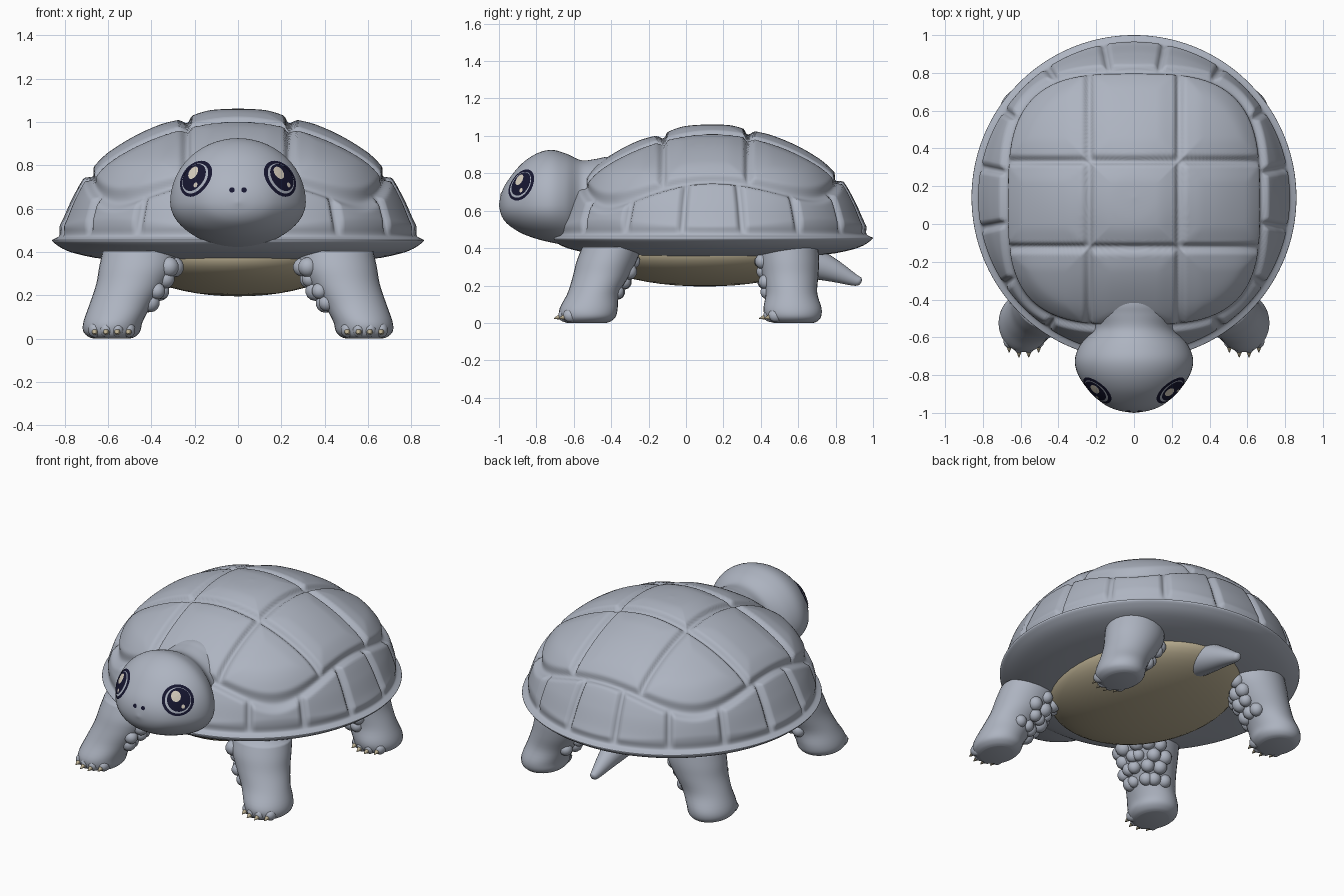
import bpy, bmesh, math, random
from mathutils import Vector, Matrix
from mathutils.bvhtree import BVHTree

cube = bpy.data.objects.get("Cube")
if cube:
    bpy.data.objects.remove(cube)
random.seed(4)
TAU = 2 * math.pi


def material(name, rgb):
    m = bpy.data.materials.new(name)
    m.use_nodes = True
    m.diffuse_color = (*rgb, 1)
    m.node_tree.nodes["Principled BSDF"].inputs["Base Color"].default_value = (*rgb, 1)
    return m


GREY = material("blue_grey_skin", (0.42, 0.455, 0.53))
TAN = material("belly_tan", (0.52, 0.45, 0.30))
DARK = material("eye_navy", (0.008, 0.008, 0.03))
CREAM = material("eye_highlight", (0.68, 0.62, 0.52))


def finish(name, bm, mat):
    bmesh.ops.recalc_face_normals(bm, faces=bm.faces[:])
    for f in bm.faces:
        f.smooth = True
    me = bpy.data.meshes.new(name)
    bm.to_mesh(me)
    bm.free()
    me.materials.append(mat)
    bpy.context.collection.objects.link(bpy.data.objects.new(name, me))


def resample(rows, steps):
    """Catmull-Rom interpolation through a list of tuples."""
    out = []
    for i in range(len(rows) - 1):
        a, b, c, d = (rows[max(0, min(len(rows) - 1, i + k))] for k in (-1, 0, 1, 2))
        for s in range(steps):
            t = s / steps
            out.append(tuple(0.5 * (2 * q + (r - p) * t + (2 * p - 5 * q + 4 * r - w) * t * t
                                    + (3 * q - p - 3 * r + w) * t ** 3)
                             for p, q, r, w in zip(a, b, c, d)))
    return out + [rows[-1]]


def loft(bm, rings):
    """Skin a list of point rings and cap both ends."""
    loops = [[bm.verts.new(p) for p in ring] for ring in rings]
    n = len(loops[0])
    for a, b in zip(loops, loops[1:]):
        for i in range(n):
            bm.faces.new((a[i], a[(i + 1) % n], b[(i + 1) % n], b[i]))
    bm.faces.new(loops[0])
    bm.faces.new(loops[-1])


def ball(bm, centre, radii, seg=16):
    m = Matrix.Translation(centre) @ Matrix.Diagonal((*radii, 1))
    bmesh.ops.create_uvsphere(bm, u_segments=seg, v_segments=seg // 2, radius=1, matrix=m)


def smooth(t):
    t = max(0, min(1, t))
    return t * t * (3 - 2 * t)


# Shell: a lathed dome whose plates rise between grooves
SHELL_Y, SEG, EDGE = 0.14, 352, 0.83


def plate_height(x, y, r, ang):
    reach = 0.69 if y > 0.11 else 0.645
    s = (abs(x / 0.67) ** 3.2 + abs((y - 0.11) / reach) ** 3.2) ** (1 / 3.2)
    if s < 1:
        gap = min((1 - s) * 0.8, abs(abs(x) - 0.235), abs(y - 0.33), abs(y + 0.12))
        return 0.026 * smooth(gap / 0.032) + 0.010 * smooth(gap / 0.12)
    step = TAU / 16
    off = abs((ang - math.pi / 2) % step - step / 2)
    gap = min((s - 1) * 1.1, off * r)
    return 0.030 * smooth(gap / 0.03) * smooth((EDGE - r) / 0.035)


dome = resample([(0.004, 1.026), (0.13, 1.018), (0.25, 0.989), (0.43, 0.919), (0.58, 0.829),
                 (0.67, 0.748), (0.735, 0.64), (0.785, 0.53), (0.815, 0.48), (0.86, 0.455)], 11)
rings = []
for k, (r, z) in enumerate(dome):
    p, q = dome[max(0, k - 1)], dome[min(len(dome) - 1, k + 1)]
    nr, nz = Vector((p[1] - q[1], q[0] - p[0])).normalized()
    # shoulders of the dome are slightly squared, the rim is round
    bulge = 0.045 * smooth((r - 0.35) / 0.3) * smooth((0.85 - r) / 0.14)
    ring = []
    for i in range(SEG):
        a = TAU * i / SEG
        c, s = math.cos(a), math.sin(a)
        R = r * (1 + bulge * math.sin(2 * a) ** 2)
        h = plate_height(R * c, R * s + SHELL_Y, R, a)
        R += nr * h
        ring.append((R * c, R * s + SHELL_Y, z + nz * h))
    rings.append(ring)
for r, z in resample([(0.853, 0.445), (0.81, 0.415), (0.74, 0.39), (0.60, 0.365), (0.3, 0.345)], 3):
    rings.append([(r * math.cos(TAU * i / SEG), r * math.sin(TAU * i / SEG) + SHELL_Y, z)
                  for i in range(SEG)])
bm = bmesh.new()
loft(bm, rings)
finish("shell", bm, GREY)

# Belly plate
bm = bmesh.new()
ball(bm, (0, 0.1, 0.38), (0.5, 0.62, 0.185), 48)
finish("belly", bm, TAN)

# Head and neck: y, half width, bottom, top
HEAD = [(-1.0, .004, .626, .634), (-.985, .09, .57, .70), (-.95, .165, .525, .765),
        (-.88, .24, .48, .85), (-.80, .295, .45, .905), (-.72, .313, .43, .925),
        (-.64, .285, .415, .905), (-.56, .22, .40, .870), (-.48, .23, .40, .877),
        (-.42, .23, .40, .888), (-.32, .20, .40, .885)]
MID = 0.63
bm = bmesh.new()
rings = []
for y, w, low, high in resample(HEAD, 5):
    ring = []
    for i in range(56):
        c, s = math.cos(TAU * i / 56), math.sin(TAU * i / 56)
        ring.append((w * c, y, MID + s * (high - MID if s > 0 else MID - low)))
    rings.append(ring)
loft(bm, rings)
bmesh.ops.recalc_face_normals(bm, faces=bm.faces[:])
head_tree = BVHTree.FromBMesh(bm)
finish("head", bm, GREY)


def decal(name, centre, normal, mat, lift, w, h, u0=0, v0=0):
    """Thin oval plate that follows the head surface."""
    n = Vector(normal).normalized()
    v = (Vector((0, 0, 1)) - n * n.z).normalized()
    u = v.cross(n)

    def on_head(a, b):
        hit = head_tree.ray_cast(Vector(centre) + n * 0.3 + u * a + v * b, -n)[0]
        return (hit or Vector(centre) + u * a + v * b) + n * lift

    bm = bmesh.new()
    loft(bm, [[on_head(u0 + w * k * math.cos(TAU * i / 32), v0 + h * k * math.sin(TAU * i / 32))
               for i in range(32)] for k in (0.02, 0.25, 0.5, 0.75, 1)])
    # drop the outer cap so only the curved skin remains
    bm.faces.ensure_lookup_table()
    bmesh.ops.delete(bm, geom=[bm.faces[-1]], context='FACES_ONLY')
    finish(name, bm, mat)


for side, s in (("left", 1), ("right", -1)):
    spot, facing = (0.208 * s, -0.893, 0.742), (0.68 * s, -0.70, 0.20)
    layers = [("rim", DARK, .093, .089, 0, 0), ("ring", GREY, .076, .074, 0, 0),
              ("iris", DARK, .068, .067, 0.004 * s, 0.004),
              ("highlight", CREAM, .028, .031, -.012, .026),
              ("glint", CREAM, .011, .012, .026, -.034)]
    for k, (part, mat, w, h, u0, v0) in enumerate(layers):
        decal(f"{side}_eye_{part}", spot, facing, mat, 0.003 + 0.002 * min(k, 3), w, h, u0, v0)
    decal(f"{side}_nostril", (0.028 * s, -0.99, 0.686), (0, -1, 0.1), DARK, 0.003, .013, .012)

# Legs: z, centre x, centre y, half width, half depth
FRONT = [(.405, .45, -.395, .175, .16), (.33, .463, -.425, .178, .16), (.25, .493, -.455, .162, .15),
         (.16, .54, -.495, .145, .138), (.08, .576, -.52, .137, .155), (.035, .583, -.525, .132, .15),
         (.01, .583, -.53, .11, .13), (.0, .583, -.53, .085, .105)]
REAR = [(z, x, 0.575 - 0.07 * z, w, d) for z, x, y, w, d in FRONT]

for end, rows in (("front", FRONT), ("rear", REAR)):
    for side, s in (("left", 1), ("right", -1)):
        bm = bmesh.new()
        fine = resample(rows, 4)
        loft(bm, [[(s * (x + w * math.cos(TAU * i / 32)), y + d * math.sin(TAU * i / 32), z)
                   for i in range(32)] for z, x, y, w, d in fine])
        # warty scales on the side facing the belly
        inward = math.pi * (0.8 if end == "front" else 1.2)
        for row in range(4):
            z = 0.165 + 0.055 * row
            _, x, y, w, d = min(fine, key=lambda q: abs(q[0] - z))
            for k in range(-2, 3):
                a = inward + (k + 0.5 * (row % 2)) * 0.45 + random.uniform(-.12, .12)
                b = random.uniform(0.036, 0.048)
                ball(bm, (s * (x + w * .95 * math.cos(a)), y + d * .93 * math.sin(a), z), (b, b, b), 14)
        # toes
        _, fx, fy, fw, fd = rows[5]
        toes = []
        for k in (-1.5, -0.5, 0.5, 1.5):
            ox = k * 0.052
            toes.append((s * (fx + ox), fy - fd * math.sqrt(1 - (ox / fw) ** 2)))
            ball(bm, (toes[-1][0], toes[-1][1] + 0.03, 0.04), (0.032, 0.042, 0.036), 14)
        finish(f"{end}_{side}_leg", bm, GREY)
        # claws
        bm = bmesh.new()
        for x, y in toes:
            aim = Vector((0, -1, -0.25)).to_track_quat('Z', 'Y').to_matrix().to_4x4()
            bmesh.ops.create_cone(bm, cap_ends=True, segments=10, radius1=0.022, radius2=0.002,
                                  depth=0.05, matrix=Matrix.Translation((x, y - 0.01, 0.03)) @ aim)
        finish(f"{end}_{side}_claws", bm, TAN)

# Tail: y, z, radius
bm = bmesh.new()
loft(bm, [[(r * math.cos(TAU * i / 24), y + 0.35 * r * math.sin(TAU * i / 24),
            z + r * math.sin(TAU * i / 24)) for i in range(24)]
          for y, z, r in resample([(.52, .37, .10), (.68, .32, .08), (.80, .275, .055),
                                   (.90, .23, .03), (.93, .222, .02), (.938, .22, .005)], 4)])
finish("tail", bm, GREY)
